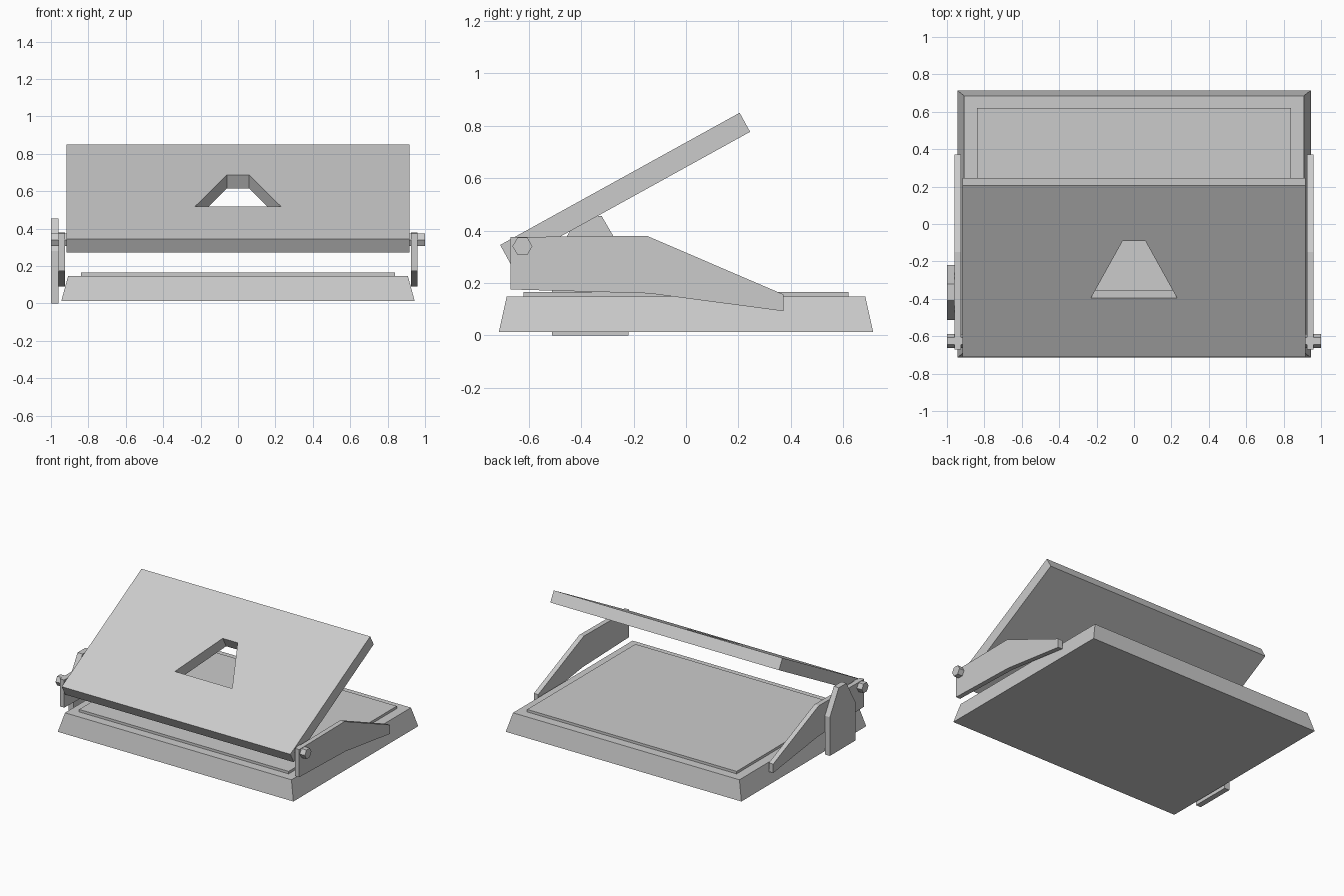
import bpy, bmesh, math

if "Cube" in bpy.data.objects:
    bpy.data.objects.remove(bpy.data.objects["Cube"])


def make(name, verts, faces):
    bm = bmesh.new()
    vs = [bm.verts.new(v) for v in verts]
    for f in faces:
        bm.faces.new([vs[i] for i in f])
    bmesh.ops.recalc_face_normals(bm, faces=bm.faces[:])
    mesh = bpy.data.meshes.new(name)
    bm.to_mesh(mesh)
    bm.free()
    ob = bpy.data.objects.new(name, mesh)
    bpy.context.collection.objects.link(ob)
    return ob


def loft(name, a, b):
    """Closed solid between two matching outlines."""
    n = len(a)
    sides = [(i, (i + 1) % n, n + (i + 1) % n, n + i) for i in range(n)]
    return make(name, a + b, [tuple(range(n)), tuple(range(n, 2 * n))] + sides)


def side_plate(name, profile, x0, x1):
    """Extrude a (y, z) profile along x."""
    return loft(name, [(x0, y, z) for y, z in profile], [(x1, y, z) for y, z in profile])


def rect(x, y, z):
    return [(-x, -y, z), (x, -y, z), (x, y, z), (-x, y, z)]


def mirrored(ob):
    ob.modifiers.new("mirror", 'MIRROR').use_axis[0] = True


# Tapered base and raised inner panel
loft("base", rect(0.945, 0.715, 0.012), rect(0.908, 0.685, 0.148))
loft("base_panel", rect(0.84, 0.62, 0.14), rect(0.84, 0.62, 0.166))

# Tilted lid with a trapezoid window: outer and inner loops at two heights
L, T = 0.5225, 0.0415
window = [(-0.23, -0.163), (0.23, -0.163), (0.06, 0.186), (-0.06, 0.186)]
verts = []
for z in (-T, T):
    verts += rect(0.917, L, z) + [(x, y, z) for x, y in window]
faces = []
for i in range(4):
    j = (i + 1) % 4
    faces += [(i, j, 4 + j, 4 + i), (8 + i, 8 + j, 12 + j, 12 + i),
              (i, j, 8 + j, 8 + i), (4 + i, 4 + j, 12 + j, 12 + i)]
lid = make("lid", verts, faces)
lid.location = (0, -0.2325, 0.561)
lid.rotation_euler.x = math.radians(28.9)

# Side arms
arm = [(-0.67, 0.375), (-0.15, 0.38), (0.372, 0.156), (0.372, 0.092),
       (-0.14, 0.16), (-0.67, 0.175)]
mirrored(side_plate("side_arm", arm, 0.925, 0.96))

# Hexagonal hinge pins
hexagon = [(-0.625 + 0.038 * math.cos(math.radians(60 * k)),
            0.34 + 0.038 * math.sin(math.radians(60 * k))) for k in range(6)]
mirrored(side_plate("hinge_pin", hexagon, 0.917, 1.0))

# Upright tab on the left side
tab = [(-0.512, 0.0), (-0.22, 0.0), (-0.22, 0.28), (-0.322, 0.455),
       (-0.41, 0.455), (-0.512, 0.28)]
side_plate("left_tab", tab, -1.0, -0.96)
